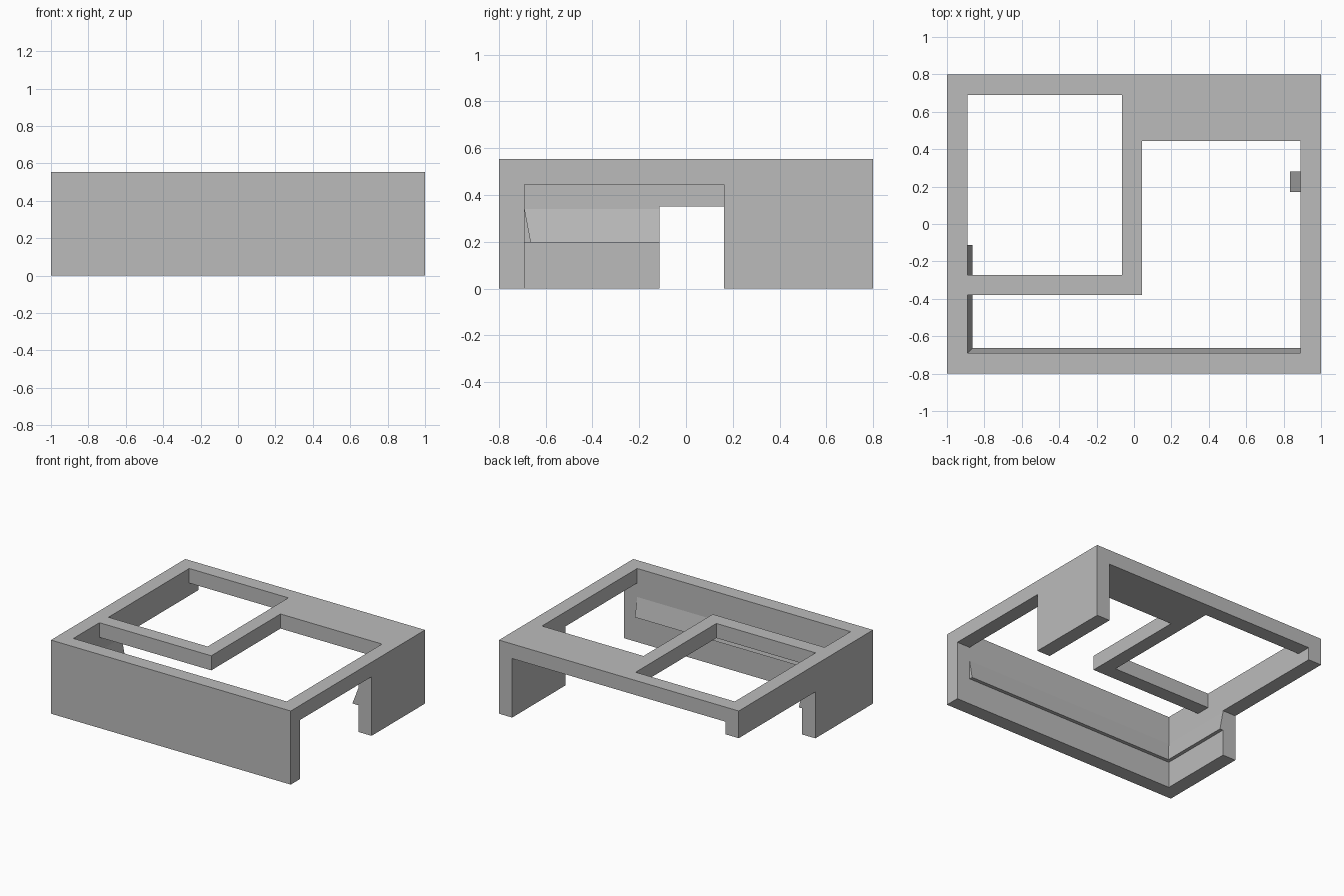
import bpy
import bmesh

cube = bpy.data.objects.get("Cube")
if cube:
    bpy.data.objects.remove(cube, do_unlink=True)

gray = bpy.data.materials.new("plain gray")
gray.use_nodes = True
gray.diffuse_color = (0.5, 0.5, 0.5, 1)
gray.node_tree.nodes["Principled BSDF"].inputs["Base Color"].default_value = gray.diffuse_color

W, D, H = 1.0, 0.8, 0.555       # half width, half depth, height
T = 0.11                        # wall and plate thickness
IX, IY, IZ = W - T, D - T, H - T
OUT = 0.2                       # how far cutters reach past the body


def add_object(name, bm):
    bmesh.ops.recalc_face_normals(bm, faces=bm.faces)
    mesh = bpy.data.meshes.new(name)
    bm.to_mesh(mesh)
    bm.free()
    mesh.materials.append(gray)
    ob = bpy.data.objects.new(name, mesh)
    bpy.context.collection.objects.link(ob)
    return ob


def prism(name, outline, sweep):
    """Extrude a closed outline of 3D points along a vector."""
    bm = bmesh.new()
    face = bm.faces.new([bm.verts.new(p) for p in outline])
    ext = bmesh.ops.extrude_face_region(bm, geom=[face])["geom"]
    moved = [v for v in ext if isinstance(v, bmesh.types.BMVert)]
    bmesh.ops.translate(bm, verts=moved, vec=sweep)
    return add_object(name, bm)


def box(name, xs, ys, zs):
    (x0, x1), (y0, y1), (z0, z1) = xs, ys, zs
    return prism(name, [(x0, y0, z0), (x1, y0, z0), (x1, y1, z0), (x0, y1, z0)], (0, 0, z1 - z0))


def combine(body, tool, operation):
    """Apply a boolean and remove the helper."""
    tool.hide_render = True
    mod = body.modifiers.new(tool.name, "BOOLEAN")
    mod.operation, mod.object, mod.solver = operation, tool, "EXACT"
    bpy.context.view_layer.objects.active = body
    bpy.ops.object.modifier_apply(modifier=mod.name)
    bpy.data.objects.remove(tool, do_unlink=True)


frame = box("enclosure_frame", (-W, W), (-D, D), (0, H))

# Inner cavity, open to the back, and the openings in both side walls
cavity = box("cavity", (-IX, IX), (-IY, D + OUT), (-OUT, IZ))
right_opening = box("right_opening", (IX - T, W + OUT), (-IY, 0.163), (-OUT, IZ))
left_opening = box("left_opening", (-W - OUT, T - IX), (-0.113, D + OUT), (-OUT, 0.35))

# Windows through the top plate: a rectangle and an L shape
window = box("window", (-IX, -0.063), (-0.272, IY), (IZ - T, H + OUT))
corner_outline = [(-IX, -IY), (IX, -IY), (IX, 0.445), (0.043, 0.445), (0.043, -0.38), (-IX, -0.38)]
corner_window = prism("corner_window", [(x, y, IZ - T) for x, y in corner_outline], (0, 0, T + T + OUT))

for cutter in (cavity, right_opening, left_opening, window, corner_window):
    combine(frame, cutter, "DIFFERENCE")

# Wedge lips inside the walls; profile is (distance from wall face, height)
LOW, HIGH, SINK = 0.197, 0.34, -0.03


def lip_profile(reach):
    return [(SINK, LOW), (reach, LOW), (0, HIGH), (SINK, HIGH)]


front_lip = prism("front_lip", [(-IX + SINK, -IY + d, z) for d, z in lip_profile(0.027)],
                  (2 * IX - SINK, 0, 0))
left_lip = prism("left_lip", [(-IX + d, -IY + SINK, z) for d, z in lip_profile(0.027)],
                 (0, IY - 0.113 - SINK, 0))
right_catch = prism("right_catch", [(IX - d, 0.17, z) for d, z in lip_profile(0.055)],
                    (0, T, 0))
for lip in (front_lip, left_lip, right_catch):
    combine(frame, lip, "UNION")
